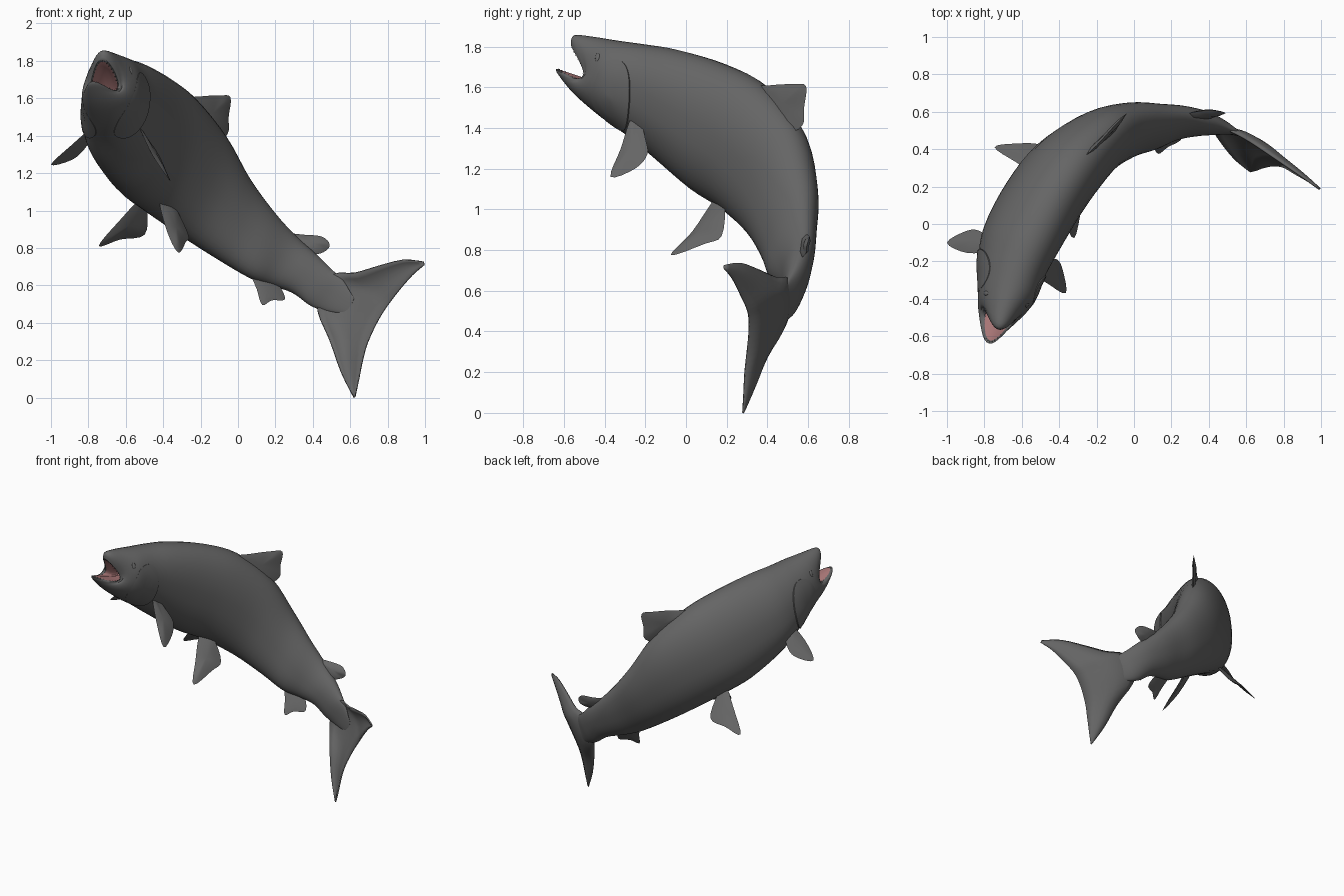
import bpy, bmesh, math
from mathutils import Vector

default_cube = bpy.data.objects.get("Cube")
if default_cube:
    bpy.data.objects.remove(default_cube, do_unlink=True)


def material(name, colour):
    mat = bpy.data.materials.new(name)
    mat.use_nodes = True
    mat.diffuse_color = (*colour, 1)
    mat.node_tree.nodes["Principled BSDF"].inputs["Base Color"].default_value = (*colour, 1)
    return mat


SKIN = material("dark grey skin", (.13, .13, .13))
MOUTH = material("mouth pink", (.39, .18, .18))


def finish(bm, name, materials=(SKIN,), angle=50):
    """Turn a bmesh into a smooth shaded object."""
    bmesh.ops.recalc_face_normals(bm, faces=bm.faces)
    mesh = bpy.data.meshes.new(name)
    bm.to_mesh(mesh)
    bm.free()
    for mat in materials:
        mesh.materials.append(mat)
    obj = bpy.data.objects.new(name, mesh)
    bpy.context.scene.collection.objects.link(obj)
    bpy.ops.object.select_all(action='DESELECT')
    obj.select_set(True)
    bpy.context.view_layer.objects.active = obj
    bpy.ops.object.shade_smooth_by_angle(angle=math.radians(angle))
    return obj


def spline(rows, u, closed=False):
    """Catmull-Rom interpolation of equally long rows of numbers."""
    count = len(rows)
    i = int(u) if closed else min(int(u), count - 2)
    t = u - i

    def row(k):
        return Vector(rows[k % count] if closed else rows[max(0, min(count - 1, k))])

    a, b, c, d = (row(i + k) for k in (-1, 0, 1, 2))
    return b + ((c - a) + ((2 * a - 5 * b + 4 * c - d) + (3 * b - a - 3 * c + d) * t) * t) * t / 2


def bridge(bm, first, second, mat=0):
    count = len(first)
    for i in range(count):
        j = (i + 1) % count
        bm.faces.new((first[i], first[j], second[j], second[i])).material_index = mat


# Body stations from lips into the tail: back point, belly point, half width, heading
STATIONS = [
    (-.725, -.565, 1.81, -.775, -.64, 1.69, .081, .25),
    (-.72, -.55, 1.855, -.775, -.625, 1.66, .099, .25),
    (-.69, -.45, 1.847, -.75, -.545, 1.565, .128, .28),
    (-.645, -.33, 1.828, -.715, -.41, 1.45, .154, .3),
    (-.60, -.20, 1.81, -.71, -.28, 1.36, .176, .37),
    (-.53, -.05, 1.785, -.68, -.13, 1.24, .199, .47),
    (-.40, .18, 1.715, -.58, .06, 1.085, .207, .65),
    (-.26, .37, 1.61, -.46, .22, .985, .2, .8),
    (-.085, .525, 1.41, -.29, .355, .86, .167, 1),
    (.06, .58, 1.17, -.10, .43, .735, .133, 1.2),
    (.195, .585, .99, .06, .46, .64, .105, 1.35),
    (.31, .58, .865, .17, .50, .60, .083, 1.5),
    (.42, .55, .765, .29, .525, .56, .067, 1.7),
    (.50, .515, .685, .39, .52, .49, .046, 2),
    (.56, .49, .63, .48, .50, .46, .02, 2.15),
    (.62, .461, .53, .59, .466, .45, .002, 2.15),
]
GAPE = Vector((.03, .11, -.095))


def skin(u, angle):
    """Point on the body; angle 0 is the back, pi the belly, positive is the left."""
    s = spline(STATIONS, u)
    back, belly, width, heading = Vector(s[0:3]), Vector(s[3:6]), s[6], s[7]
    side = Vector((math.cos(heading), -math.sin(heading), 0))
    pull = max(0, min(1.05, 1.05 - .55 * (u - 1)))
    across, upright = math.sin(angle), math.cos(angle)
    fullness = 1 + .1 * max(0, -upright) * min(1, u / 4)  # fuller lower flanks
    return ((back + belly) / 2 + (back - belly) / 2 * upright
            + side * width * across * fullness + GAPE * pull * across ** 2)


# Body with hollow mouth
SIDES, STEPS = 40, 4
bm = bmesh.new()
angles = [math.tau * i / SIDES for i in range(SIDES)]
rings = []
for k in range((len(STATIONS) - 1) * STEPS + 1):
    rings.append([bm.verts.new(skin(k / STEPS, a)) for a in angles])
for first, second in zip(rings, rings[1:]):
    bridge(bm, first, second)
bm.faces.new(rings[-1])
lip = [v.co.copy() for v in rings[0]]
lip_centre = sum(lip, Vector()) / SIDES
inward = Vector((.05, .2, -.09))
previous = rings[0]
for scale, depth, mat in ((.92, .05, 0), (.8, .25, 1), (.6, .6, 1), (.1, .8, 1)):
    ring = [bm.verts.new(lip_centre + (p - lip_centre) * scale + inward * depth) for p in lip]
    bridge(bm, previous, ring, mat)
    previous = ring
bm.faces.new(previous).material_index = 1
finish(bm, "body", (SKIN, MOUTH))

# Small teeth around the lips
bm = bmesh.new()
for i in range(SIDES):
    root = lip_centre + (lip[i] - lip_centre) * .95 + inward * .03
    along = (lip[(i + 1) % SIDES] - lip[i]).normalized() * .003
    tip = bm.verts.new(root + (lip_centre - root).normalized() * .009 - inward * .02)
    base = [bm.verts.new(root + o) for o in (along, inward * .02, -along, -inward * .02)]
    for a, b in zip(base, base[1:] + base[:1]):
        bm.faces.new((a, b, tip))
    bm.faces.new(base)
finish(bm, "teeth")


def patch(name, u0, angle0, ru, ra, rim, dome):
    """Raised round plate that follows the body surface."""
    bm = bmesh.new()
    previous = None
    for r, lift in ((1.02, -.01), (1, rim), (.8, rim + dome * .5), (.5, rim + dome * .85), (.1, rim + dome)):
        ring = []
        for a in angles:
            u, angle = u0 + ru * r * math.cos(a), angle0 + ra * r * math.sin(a)
            p = skin(u, angle)
            normal = (skin(u + .05, angle) - p).cross(skin(u, angle + .05) - p).normalized()
            if normal.dot(p - (skin(u, 0) + skin(u, math.pi)) / 2) < 0:
                normal.negate()
            fade = .5 + .5 * r * math.cos(a) if rim else 1
            ring.append(bm.verts.new(p + normal * (lift * fade if lift > 0 else lift)))
        if previous:
            bridge(bm, previous, ring)
        previous = ring
    bm.faces.new(previous)
    finish(bm, name, angle=60)


# Gill covers and eyes
for side, label in ((1, "left"), (-1, "right")):
    patch(label + "_gill_cover", 3.45, side * 1.9, .85, .95, .008, .003)
    patch(label + "_eye", 2.4, side * 1.0, .13, .13, 0, .004)


def fin(name, outline, thickness=.007):
    """Thin fin with a sharp rim from a smoothed closed outline."""
    count = len(outline) * 4
    edge = [spline(outline, i / 4, True) for i in range(count)]
    centre = sum(edge, Vector()) / count
    normal = Vector()
    for a, b in zip(edge, edge[1:] + edge[:1]):
        normal += (a - centre).cross(b - centre)
    normal.normalize()
    bm = bmesh.new()
    rim = [bm.verts.new(p) for p in edge]
    for sign in (1, -1):
        inner = [bm.verts.new(centre + (p - centre) * .6 + normal * thickness * sign) for p in edge]
        bridge(bm, rim, inner)
        hub = bm.verts.new(centre + normal * thickness * sign)
        for a, b in zip(inner, inner[1:] + inner[:1]):
            bm.faces.new((a, b, hub))
    finish(bm, name, angle=60)


# Fins on the midline
fin("dorsal_fin", [(-.31, .32, 1.59), (-.2, .42, 1.61), (-.10, .53, 1.615), (-.04, .59, 1.605),
                   (-.05, .58, 1.5), (-.055, .57, 1.41), (-.13, .47, 1.37), (-.25, .36, 1.47)], .012)
fin("adipose_fin", [(.26, .58, .87), (.36, .605, .87), (.45, .605, .86), (.49, .593, .82),
                    (.47, .59, .785), (.41, .57, .765), (.32, .56, .78)], .014)
fin("anal_fin", [(.07, .47, .67), (.10, .42, .58), (.13, .375, .495), (.18, .41, .52),
                 (.25, .45, .525), (.22, .49, .60), (.15, .5, .66)])

# Paired fins, posed separately
fin("left_pectoral_fin", [(-.53, -.27, 1.45), (-.46, -.32, 1.3), (-.365, -.37, 1.16),
                          (-.38, -.25, 1.2), (-.41, -.19, 1.27), (-.46, -.2, 1.35), (-.53, -.23, 1.45)])
fin("right_pectoral_fin", [(-.75, -.14, 1.47), (-.89, -.155, 1.35), (-1, -.1, 1.245),
                           (-.89, -.035, 1.27), (-.82, -.04, 1.33), (-.75, -.1, 1.44)])
fin("left_pelvic_fin", [(-.42, .15, 1.06), (-.38, .03, .89), (-.32, -.075, .775),
                        (-.28, .09, .83), (-.265, .175, .87), (-.34, .19, 1.02)])
fin("right_pelvic_fin", [(-.51, .26, 1.07), (-.63, .33, .95), (-.745, .41, .81),
                         (-.63, .43, .845), (-.50, .42, .87), (-.485, .32, 1)])

# Forked tail fin: a cupped sheet between leading and trailing edges
LEADING = [(.62, .28, 0), (.55, .335, .14), (.49, .40, .31), (.425, .495, .465), (.44, .52, .57),
           (.51, .50, .66), (.62, .44, .665), (.74, .36, .70), (.88, .265, .735), (.99, .187, .725)]
TRAILING = [(.625, .28, .005), (.645, .285, .1), (.665, .29, .2), (.69, .30, .29), (.735, .31, .39),
            (.775, .31, .46), (.81, .30, .51), (.86, .27, .575), (.93, .23, .655), (.995, .187, .71)]
bm = bmesh.new()
ROWS, COLUMNS = (len(LEADING) - 1) * 3, 6
grid = []
for k in range(ROWS + 1):
    a, b = spline(LEADING, k / 3), spline(TRAILING, k / 3)
    row = []
    for c in range(COLUMNS + 1):
        t = c / COLUMNS
        cup = .06 * math.sin(math.pi * t) * math.sin(math.pi * k / ROWS)
        row.append(bm.verts.new(a.lerp(b, t) + Vector((0, cup, 0))))
    grid.append(row)
for first, second in zip(grid, grid[1:]):
    for c in range(COLUMNS):
        bm.faces.new((first[c], first[c + 1], second[c + 1], second[c]))
tail = finish(bm, "tail_fin", angle=60)
solid = tail.modifiers.new("thickness", 'SOLIDIFY')
solid.thickness, solid.offset = .01, 0
